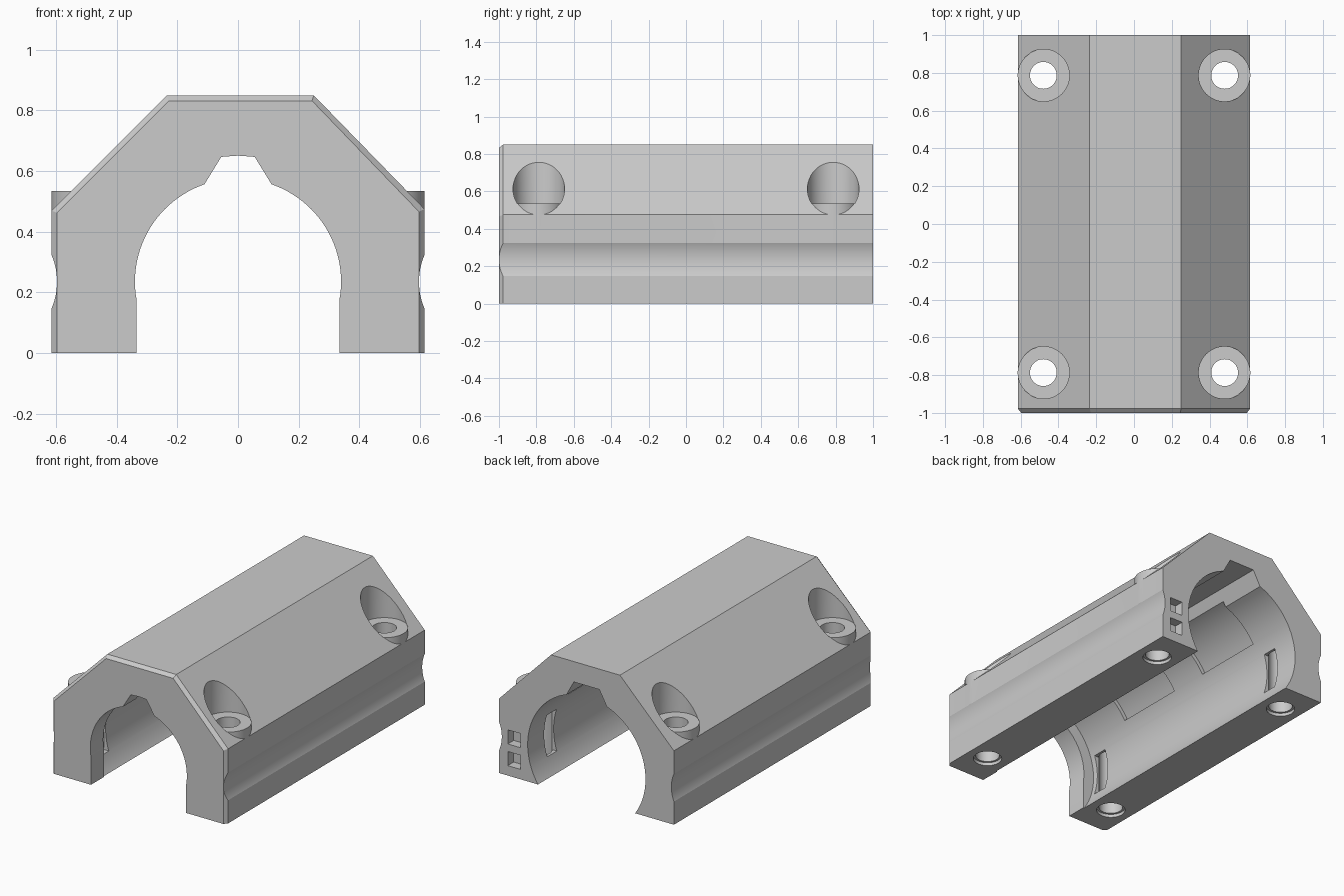
import bpy, bmesh, math
from math import sin, cos, radians

if "Cube" in bpy.data.objects:
    bpy.data.objects.remove(bpy.data.objects["Cube"])


def mesh_object(name, bm):
    bmesh.ops.recalc_face_normals(bm, faces=bm.faces)
    me = bpy.data.meshes.new(name)
    bm.to_mesh(me)
    bm.free()
    ob = bpy.data.objects.new(name, me)
    bpy.context.collection.objects.link(ob)
    return ob


def loft(name, sections):
    """Solid through (x, z) outlines placed at given y positions."""
    bm = bmesh.new()
    rings = [[bm.verts.new((x, y, z)) for x, z in pts] for y, pts in sections]
    n = len(rings[0])
    for a, b in zip(rings, rings[1:]):
        for i in range(n):
            j = (i + 1) % n
            bm.faces.new((a[i], a[j], b[j], b[i]))
    bm.faces.new(rings[0])
    bm.faces.new(rings[-1])
    return mesh_object(name, bm)


def prism(name, pts, y0, y1):
    return loft(name, [(y0, pts), (y1, pts)])


def arc(cx, cz, r, a0, a1, n):
    return [(cx + r * cos(radians(a0 + (a1 - a0) * i / n)),
             cz + r * sin(radians(a0 + (a1 - a0) * i / n))) for i in range(n + 1)]


def box(name, x0, x1, y0, y1, z0, z1):
    return prism(name, [(x0, z0), (x1, z0), (x1, z1), (x0, z1)], y0, y1)


def post(name, x, y, r, z0, z1):
    bm = bmesh.new()
    bmesh.ops.create_cone(bm, cap_ends=True, segments=48, radius1=r, radius2=r, depth=z1 - z0)
    bmesh.ops.translate(bm, verts=bm.verts, vec=(x, y, (z0 + z1) / 2))
    return mesh_object(name, bm)


def combine(target, tool, op='DIFFERENCE'):
    tool.hide_render = True
    mod = target.modifiers.new("bool", 'BOOLEAN')
    mod.operation, mod.object, mod.solver = op, tool, 'EXACT'
    bpy.context.view_layer.objects.active = target
    bpy.ops.object.modifier_apply(modifier=mod.name)
    bpy.data.objects.remove(tool)


# Housing block with a bevelled front rim
outer = [(-.615, 0), (.615, 0), (.615, .475), (.25, .85), (-.235, .85), (-.615, .47)]
front = [(-.597, 0), (.597, 0), (.597, .466), (.244, .832), (-.228, .832), (-.597, .462)]
body = loft("bearing_housing", [(-1, front), (-.978, outer), (1, outer)])

CORNERS = [(sx * .48, sy * .787) for sx in (-1, 1) for sy in (-1, 1)]
CZ = .235

# Screw seats at the corners
for x, y in CORNERS:
    combine(body, post("screw_boss", x, y, .136, .3, .58), 'UNION')
for x, y in CORNERS:
    combine(body, post("counterbore", x, y, .138, .535, 1.2))

# Front lip opening, straight legs below and keyway at the top
lip = ([(-.335, -.1), (.335, -.1), (.335, .18)]
       + arc(0, CZ, .34, -8, 71, 24) + [(.055, .647), (0, .651), (-.055, .647)]
       + arc(0, CZ, .34, 109, 188, 24) + [(-.335, .18)])
combine(body, prism("lip_opening", lip, -1.1, -.8))

# Main bore with its wider keyway
bore = arc(0, CZ, .415, -250, 70, 80) + [(.09, .72), (-.09, .72)]
combine(body, prism("main_bore", bore, -.87, 1.1))

# Shallow pads sunk into the upper bore
for a in (31, 105):
    for y0, y1 in ((-.51, -.05), (.21, .68)):
        pad = arc(0, CZ, .44, a, a + 44, 12) + arc(0, CZ, .39, a + 44, a, 12)
        combine(body, prism("bore_pad", pad, y0, y1))

# Long rounded grooves on both flanks
for s in (-1, 1):
    groove = arc(s * .821, CZ, .224, 0, 360 - 3.75, 95)
    combine(body, prism("side_groove", groove, -1.1, 1.1))

# Screw holes, foot recesses and slots opening into the bore
for x, y in CORNERS:
    combine(body, post("screw_hole", x, y, .071, -.1, 1.2))
    combine(body, post("foot_recess", x, y, .085, -.1, .02))
    a, b = sorted((x * .36 / .48, x * .455 / .48))
    combine(body, box("bore_slot", a, b, y - .048, y + .048, .1, .365))

# Two square pockets on the rear face
for z in (.108, .246):
    combine(body, box("rear_pocket", .465, .555, .94, 1.1, z - .045, z + .045))

bpy.ops.object.select_all(action='DESELECT')
body.select_set(True)
bpy.context.view_layer.objects.active = body
bpy.ops.object.shade_smooth_by_angle(angle=radians(20))
